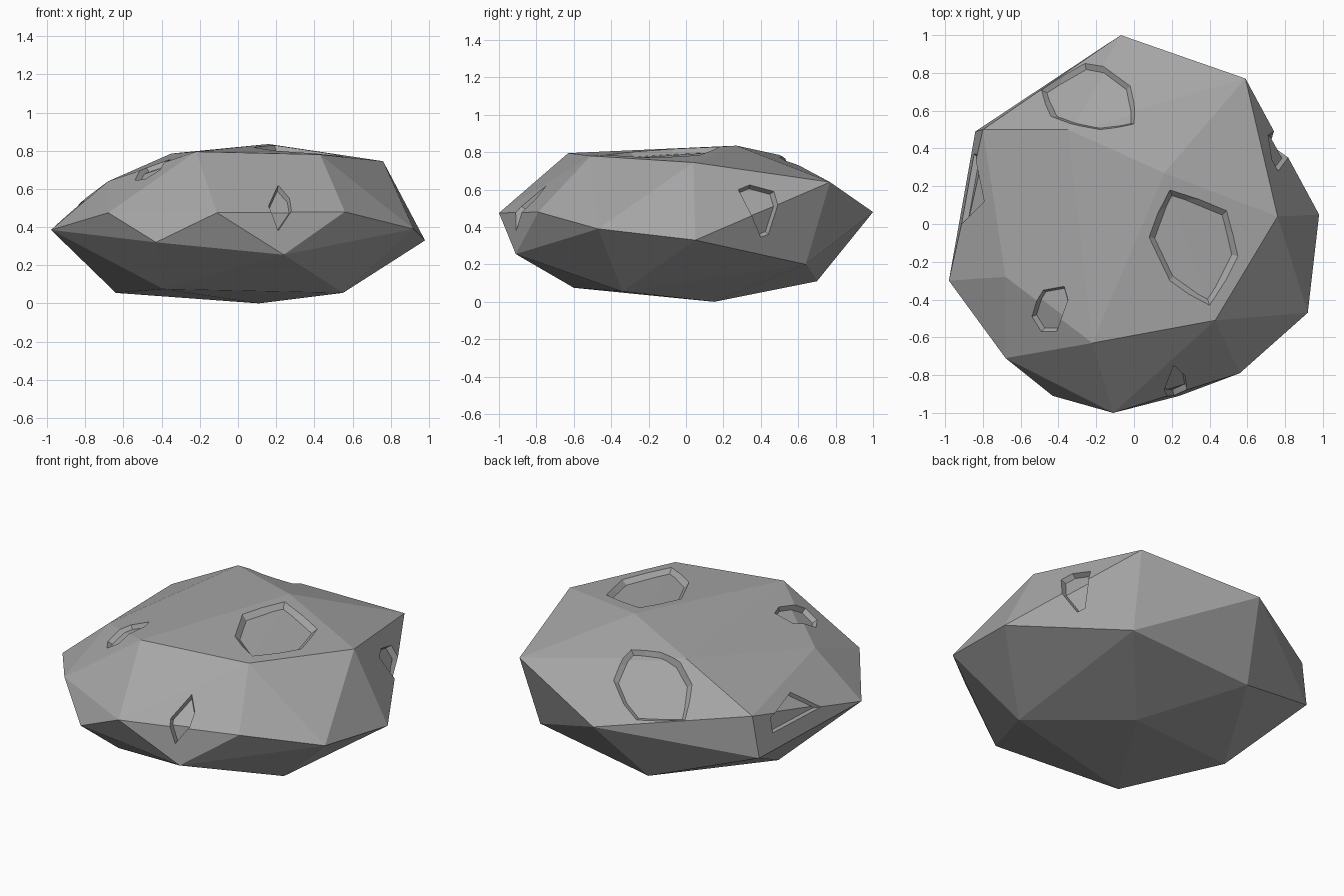
import bpy, bmesh
from mathutils import Vector
from mathutils.bvhtree import BVHTree

if "Cube" in bpy.data.objects:
    bpy.data.objects.remove(bpy.data.objects["Cube"])

stone = bpy.data.materials.new("grey stone")
stone.diffuse_color = (0.38, 0.38, 0.38, 1)
stone.use_nodes = True
stone.node_tree.nodes["Principled BSDF"].inputs["Base Color"].default_value = stone.diffuse_color

# Corner points of the faceted boulder
CORNERS = [
    (-.07, 1, .48), (.59, .77, .64), (.98, .05, .33), (.92, -.47, .39),
    (.56, -.79, .48), (.24, -.91, .255), (-.11, -1, .475), (-.43, -.91, .32),
    (-.68, -.71, .475), (-.98, -.30, .385), (-.80, .50, .55), (-.84, .49, .30),
    (-.68, -.28, .64), (-.22, -.63, .795), (.43, -.51, .78), (.76, .04, .745),
    (.16, .27, .835), (-.35, .50, .785), (.54, .64, .20),
    (.11, .15, 0), (-.39, -.60, .075), (.55, -.34, .055),
    (-.64, .02, .055), (-.235, .70, .11)]

# Crater outlines, each seen along an axis (the two other coordinates are listed)
CRATERS = [
    ((0, 0, 1), [(.19, .18), (.49, .07), (.55, -.17), (.40, -.43), (.19, -.30), (.08, -.07)]),
    ((0, 0, 1), [(-.49, .71), (-.26, .85), (-.16, .82), (-.02, .73), (0, .53), (-.18, .50), (-.44, .57)]),
    ((0, 0, 1), [(-.48, -.35), (-.37, -.33), (-.35, -.40), (-.41, -.57), (-.49, -.57), (-.54, -.49)]),
    ((1, 0, 0), [(.28, .60), (.34, .625), (.47, .59), (.485, .50), (.44, .36), (.40, .345)]),
    ((0, -1, 0), [(.21, .62), (.27, .55), (.28, .485), (.21, .38), (.16, .51)]),
    ((-1, 0, 0), [(.37, .50), (.12, .55), (0, .445), (.37, .41)]),
]


def hull(name, points):
    """Convex solid around a set of points."""
    bm = bmesh.new()
    for p in points:
        bm.verts.new(p)
    res = bmesh.ops.convex_hull(bm, input=bm.verts)
    loose = [v for v in bm.verts if not v.link_faces]
    bmesh.ops.delete(bm, geom=loose, context='VERTS')
    bmesh.ops.recalc_face_normals(bm, faces=bm.faces)
    me = bpy.data.meshes.new(name)
    bm.to_mesh(me)
    bm.free()
    me.materials.append(stone)
    ob = bpy.data.objects.new(name, me)
    bpy.context.collection.objects.link(ob)
    return ob


def combine(target, tool, operation):
    """Apply a boolean and remove the helper."""
    mod = target.modifiers.new("cut", 'BOOLEAN')
    mod.operation, mod.object, mod.solver = operation, tool, 'EXACT'
    bpy.context.view_layer.objects.active = target
    bpy.ops.object.modifier_apply(modifier=mod.name)
    bpy.data.objects.remove(tool)


# Boulder body
body = hull("asteroid", CORNERS)
me = body.data
tree = BVHTree.FromPolygons([v.co.copy() for v in me.vertices],
                            [tuple(p.vertices) for p in me.polygons])

# Crater cutters: tapered solids whose rims lie on the surface
DEPTH = 0.05
for axis, outline in CRATERS:
    axis = Vector(axis)
    rim, normal = [], Vector()
    for a, b in outline:
        if axis.z:
            start = Vector((a, b, 0))
        elif axis.x:
            start = Vector((0, a, b))
        else:
            start = Vector((a, 0, b))
        hit, n, _, _ = tree.ray_cast(start + axis * 3, -axis)
        if hit is None:
            continue
        rim.append(hit)
        normal += n if n.dot(axis) > 0 else -n
    normal.normalize()
    centre = sum(rim, Vector()) / len(rim)
    points = []
    for p in rim:
        arm = centre - p
        step = arm.normalized() * min(.06, .25 * arm.length) - normal * DEPTH
        points += [p + step, p - step * 1.5]
    combine(body, hull("crater_cutter", points), 'DIFFERENCE')

# Inner core gives every crater a floor that follows the facets
mid = Vector((0, 0, .42))
core = hull("core", [mid + Vector((d.x * .965, d.y * .965, d.z * .93))
                     for d in (Vector(c) - mid for c in CORNERS)])
combine(body, core, 'UNION')
for poly in body.data.polygons:
    poly.use_smooth = False
    poly.material_index = 0
